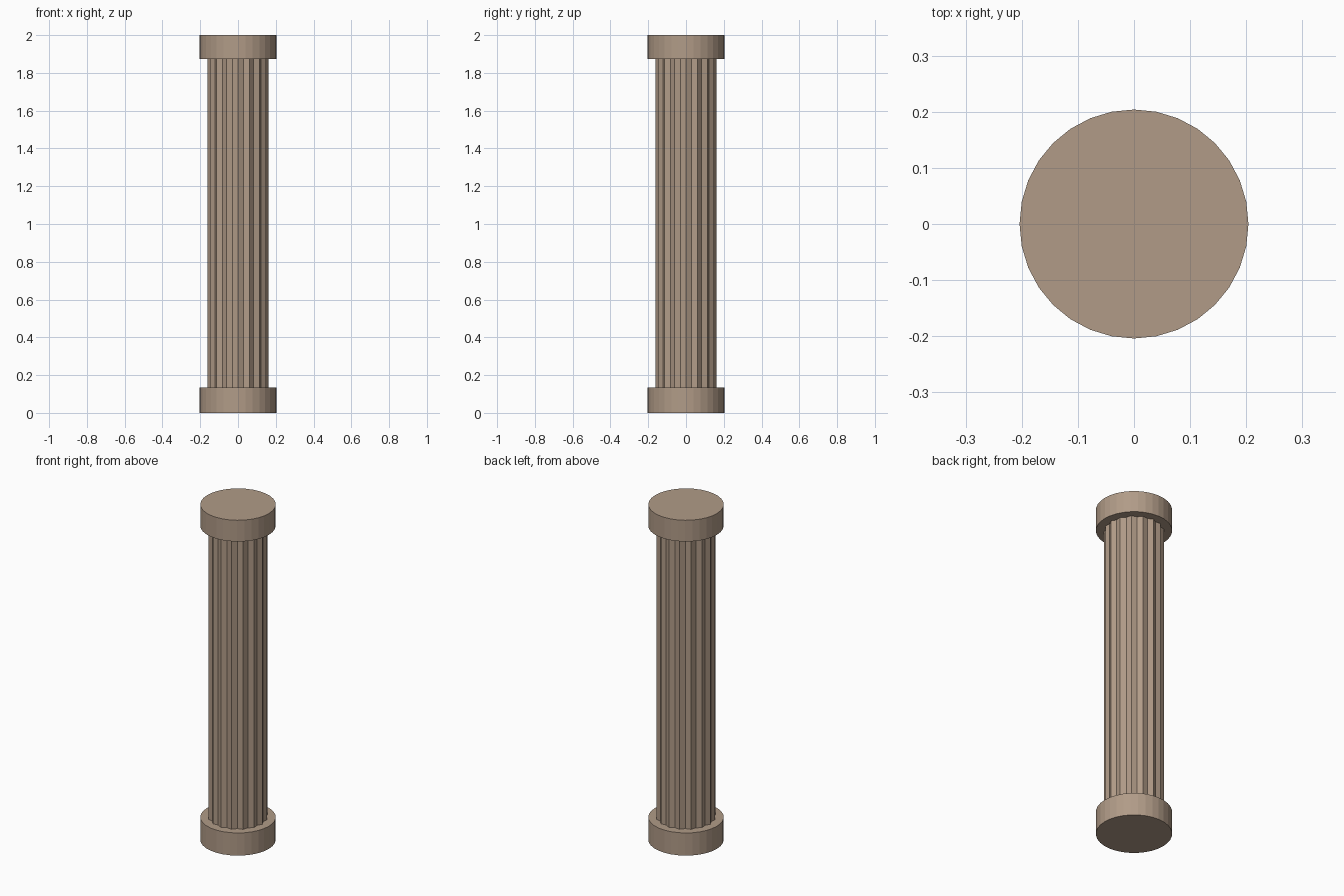
import bpy, bmesh, math

if "Cube" in bpy.data.objects:
    bpy.data.objects.remove(bpy.data.objects["Cube"])

stone = bpy.data.materials.new("warm_stone")
stone.diffuse_color = (0.44, 0.33, 0.245, 1.0)
stone.use_nodes = True
stone.node_tree.nodes["Principled BSDF"].inputs["Base Color"].default_value = stone.diffuse_color


def prism(name, radii, z0, z1):
    """Upright closed prism; one corner per radius, evenly spaced round the z axis."""
    n = len(radii)
    bm = bmesh.new()
    ring = [bm.verts.new((r * math.cos(2 * math.pi * i / n),
                          r * math.sin(2 * math.pi * i / n), z0))
            for i, r in enumerate(radii)]
    base = bm.faces.new(ring)
    top = bmesh.ops.extrude_face_region(bm, geom=[base], use_keep_orig=True)["geom"]
    bmesh.ops.translate(bm, vec=(0, 0, z1 - z0),
                        verts=[g for g in top if isinstance(g, bmesh.types.BMVert)])
    bmesh.ops.recalc_face_normals(bm, faces=bm.faces)
    mesh = bpy.data.meshes.new(name)
    bm.to_mesh(mesh)
    bm.free()
    mesh.materials.append(stone)
    obj = bpy.data.objects.new(name, mesh)
    bpy.context.collection.objects.link(obj)
    return obj


# Round base and capital, 32 flat sides
prism("base", [0.204] * 32, 0.0, 0.135)
prism("capital", [0.204] * 32, 1.873, 2.0)

# Fluted shaft: 16 ridges alternating with 16 grooves
prism("fluted_shaft", [0.161, 0.148] * 16, 0.135, 1.873)
